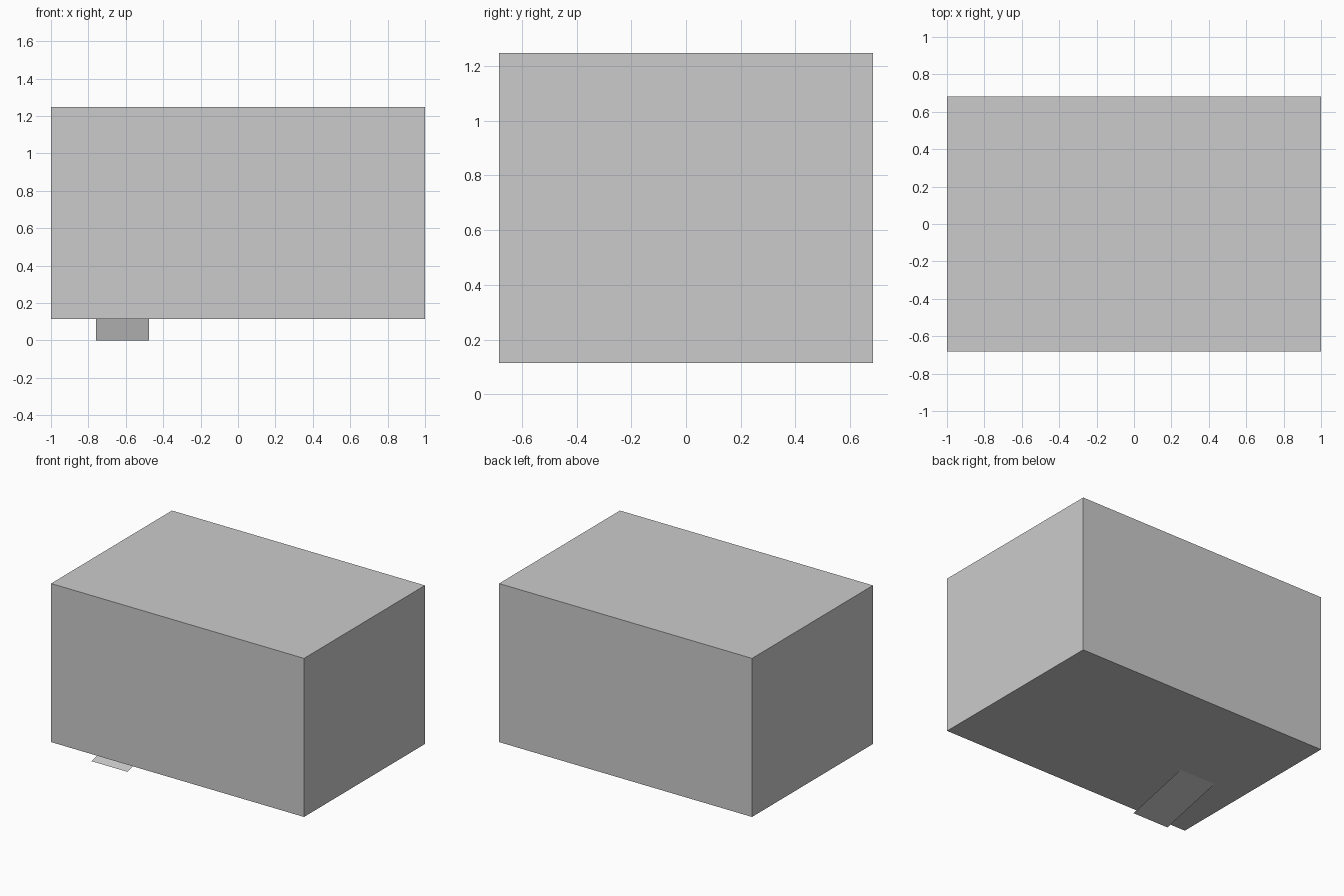
import bpy
import bmesh

if "Cube" in bpy.data.objects:
    bpy.data.objects.remove(bpy.data.objects["Cube"])


def make_object(name, bm):
    mesh = bpy.data.meshes.new(name)
    bm.to_mesh(mesh)
    bm.free()
    obj = bpy.data.objects.new(name, mesh)
    bpy.context.collection.objects.link(obj)
    return obj


# Main closed box, raised above the ground
bm = bmesh.new()
bmesh.ops.create_cube(bm, size=1.0)
body = make_object("box_body", bm)
body.scale = (2.0, 1.365, 1.133)
body.location = (0, 0, 0.115 + 1.133 / 2)

# Thin sloping flap, from the underside down toward the front
x0, x1 = -0.76, -0.475
bm = bmesh.new()
corners = [(x0, -0.57, 0), (x1, -0.57, 0), (x1, -0.095, 0.116), (x0, -0.095, 0.116)]
bm.faces.new([bm.verts.new(c) for c in corners])
make_object("sloping_flap", bm)
